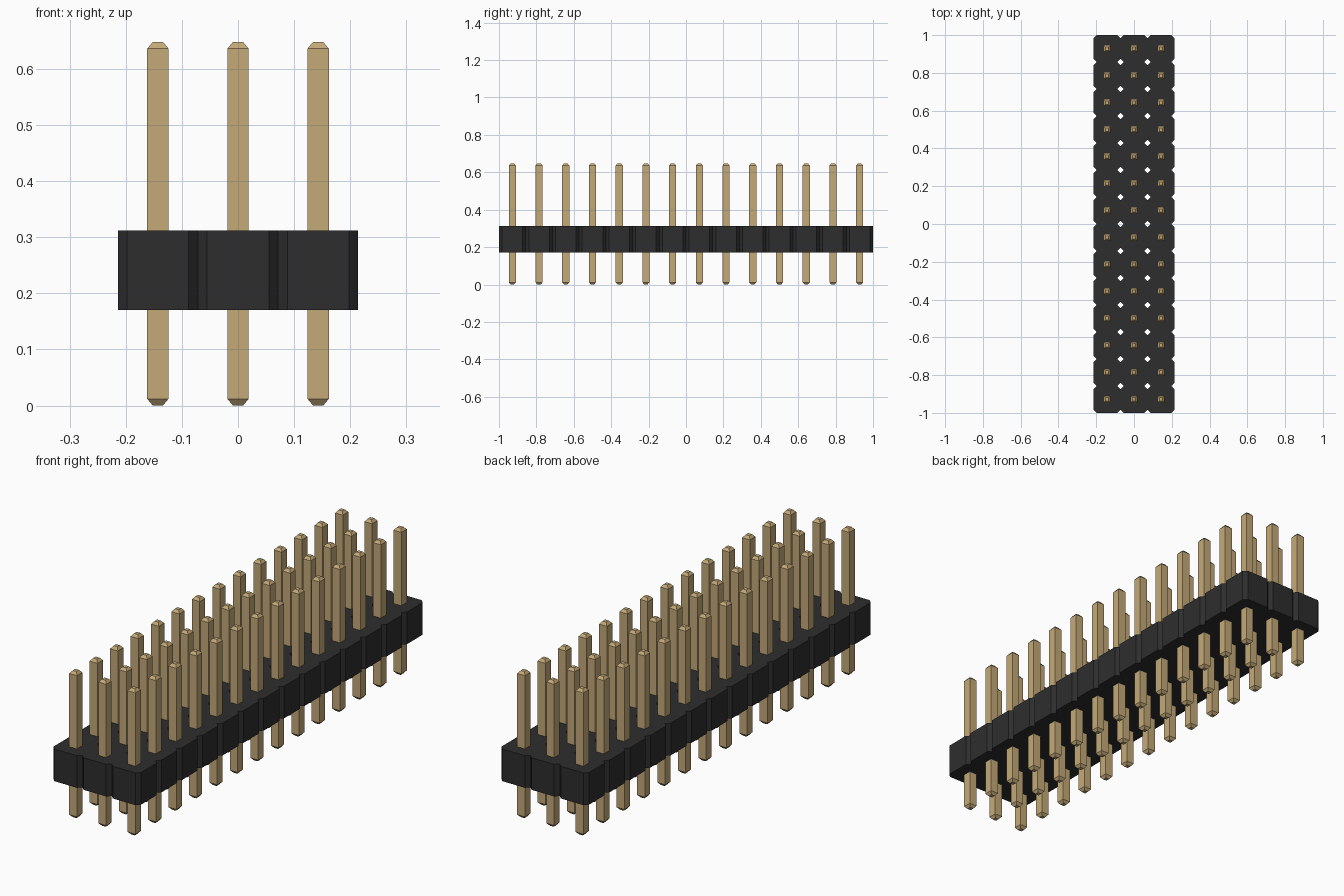
import bpy, bmesh

cube = bpy.data.objects.get("Cube")
if cube:
    bpy.data.objects.remove(cube, do_unlink=True)

COLS, ROWS = 3, 14
PITCH = 2 / ROWS
CHAMFER = 0.0165
BASE_Z, TOP_Z = 0.17, 0.312
PIN_TOP, PIN_HALF = 0.648, 0.019
TIP_HALF, TIP_LEN = 0.009, 0.012


def make_material(name, rgb):
    mat = bpy.data.materials.new(name)
    mat.use_nodes = True
    colour = (*rgb, 1)
    mat.diffuse_color = colour
    node = next(n for n in mat.node_tree.nodes if n.type == 'BSDF_PRINCIPLED')
    node.inputs["Base Color"].default_value = colour
    return mat


def add_object(name, bm, mat):
    bmesh.ops.recalc_face_normals(bm, faces=bm.faces[:])
    mesh = bpy.data.meshes.new(name)
    bm.to_mesh(mesh)
    bm.free()
    mesh.materials.append(mat)
    obj = bpy.data.objects.new(name, mesh)
    bpy.context.collection.objects.link(obj)
    return obj


def cell_centre(col, row):
    return (col - (COLS - 1) / 2) * PITCH, (row - (ROWS - 1) / 2) * PITCH


black = make_material("black plastic", (0.027, 0.027, 0.027))
gold = make_material("gold metal", (0.55, 0.40, 0.19))

# Housing: octagonal cells joined side by side, open where cells meet
h = PITCH / 2
c = h - CHAMFER
octagon = [(h, -c), (h, c), (c, h), (-c, h), (-h, c), (-h, -c), (-c, -h), (c, -h)]
neighbours = {0: (1, 0), 2: (0, 1), 4: (-1, 0), 6: (0, -1)}
bm = bmesh.new()
for col in range(COLS):
    for row in range(ROWS):
        x, y = cell_centre(col, row)
        low, high = [[bm.verts.new((x + px, y + py, z)) for px, py in octagon]
                     for z in (BASE_Z, TOP_Z)]
        bm.faces.new(high)
        bm.faces.new(low[::-1])
        for i in range(8):
            if i in neighbours:
                dx, dy = neighbours[i]
                if 0 <= col + dx < COLS and 0 <= row + dy < ROWS:
                    continue
            j = (i + 1) % 8
            bm.faces.new((low[i], low[j], high[j], high[i]))
bmesh.ops.remove_doubles(bm, verts=bm.verts[:], dist=0.0005)
add_object("housing", bm, black)

# Pins: square posts with tapered tips at both ends
sections = [(0, TIP_HALF), (TIP_LEN, PIN_HALF),
            (PIN_TOP - TIP_LEN, PIN_HALF), (PIN_TOP, TIP_HALF)]
bm = bmesh.new()
rings = [[bm.verts.new((sx * r, sy * r, z))
          for sx, sy in ((-1, -1), (1, -1), (1, 1), (-1, 1))] for z, r in sections]
bm.faces.new(rings[0][::-1])
bm.faces.new(rings[-1])
for a, b in zip(rings, rings[1:]):
    for i in range(4):
        j = (i + 1) % 4
        bm.faces.new((a[i], a[j], b[j], b[i]))
first_pin = add_object("pin", bm, gold)
for col in range(COLS):
    for row in range(ROWS):
        pin = first_pin
        if col or row:
            pin = first_pin.copy()
            bpy.context.collection.objects.link(pin)
        pin.name = f"pin_{col + 1}_{row + 1}"
        pin.location = (*cell_centre(col, row), 0)
